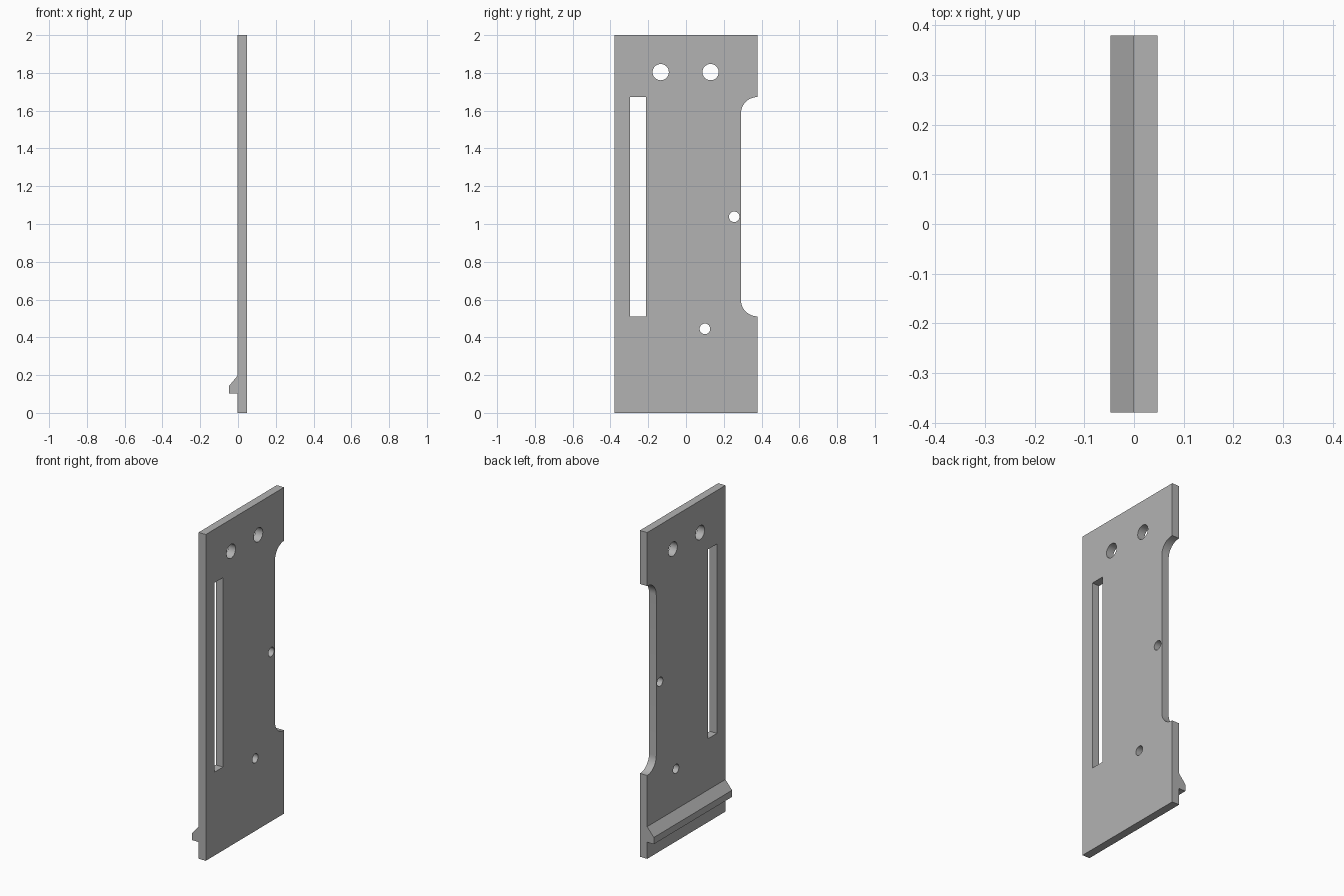
import bpy, math
from mathutils import Vector

if "Cube" in bpy.data.objects:
    bpy.data.objects.remove(bpy.data.objects["Cube"], do_unlink=True)

grey = bpy.data.materials.new("plain_grey")
grey.use_nodes = True
colour = (0.448, 0.448, 0.448, 1)
grey.diffuse_color = colour
grey.node_tree.nodes["Principled BSDF"].inputs["Base Color"].default_value = colour


def prism(name, outline, place, start, end):
    """Extrude a 2D outline between two offsets; place maps (a, b, offset) to xyz."""
    n = len(outline)
    verts = [place(a, b, o) for o in (start, end) for a, b in outline]
    faces = [list(range(n)), list(range(n, 2 * n))[::-1]]
    faces += [[i, i + n, (i + 1) % n + n, (i + 1) % n] for i in range(n)]
    mesh = bpy.data.meshes.new(name)
    mesh.from_pydata([Vector(v) for v in verts], [], faces)
    mesh.materials.append(grey)
    obj = bpy.data.objects.new(name, mesh)
    bpy.context.collection.objects.link(obj)
    bpy.context.view_layer.objects.active = obj
    bpy.ops.object.mode_set(mode='EDIT')
    bpy.ops.mesh.select_all(action='SELECT')
    bpy.ops.mesh.normals_make_consistent(inside=False)
    bpy.ops.object.mode_set(mode='OBJECT')
    return obj


def arc(cy, cz, r, start, end, steps):
    angles = [math.radians(start + (end - start) * i / steps) for i in range(steps + 1)]
    return [(cy + r * math.cos(t), cz + r * math.sin(t)) for t in angles]


# Plate with the chamfered ledge across its lower left-hand face
BACK, FACE, LEDGE, HALF = -0.002, 0.047, -0.047, 0.379
profile = [(FACE, 0), (FACE, 2), (BACK, 2), (BACK, 0.197),
           (LEDGE, 0.143), (LEDGE, 0.102), (BACK, 0.102), (BACK, 0)]
plate = prism("plate_with_ledge", profile, lambda x, z, y: (x, y, z), -HALF, HALF)

# Openings: long slot, edge notch with rounded inner corners, round holes
LOW, HIGH, R = 0.511, 1.672, 0.087
openings = [[(-0.297, LOW), (-0.212, LOW), (-0.212, HIGH), (-0.297, HIGH)]]
openings.append([(0.5, LOW), (0.5, HIGH)]
                + arc(HALF - 0.001, HIGH - R, R, 90, 180, 12)
                + arc(HALF - 0.001, LOW + R, R, 180, 270, 12))
for y, z, r in [(-0.134, 1.804, 0.043), (0.13, 1.804, 0.043),
                (0.255, 1.038, 0.028), (0.1, 0.445, 0.028)]:
    openings.append(arc(y, z, r, 0, 360, 40)[:-1])

for outline in openings:
    cutter = prism("opening_cutter", outline, lambda y, z, x: (x, y, z), -0.2, 0.2)
    cutter.hide_render = True
    cut = plate.modifiers.new("opening", 'BOOLEAN')
    cut.operation = 'DIFFERENCE'
    cut.solver = 'EXACT'
    cut.object = cutter
    bpy.context.view_layer.objects.active = plate
    bpy.ops.object.modifier_apply(modifier=cut.name)
    bpy.data.objects.remove(cutter, do_unlink=True)

# Smooth the bores, keep the plate edges crisp
bpy.ops.object.select_all(action='DESELECT')
plate.select_set(True)
bpy.context.view_layer.objects.active = plate
bpy.ops.object.shade_smooth_by_angle(angle=math.radians(30))
